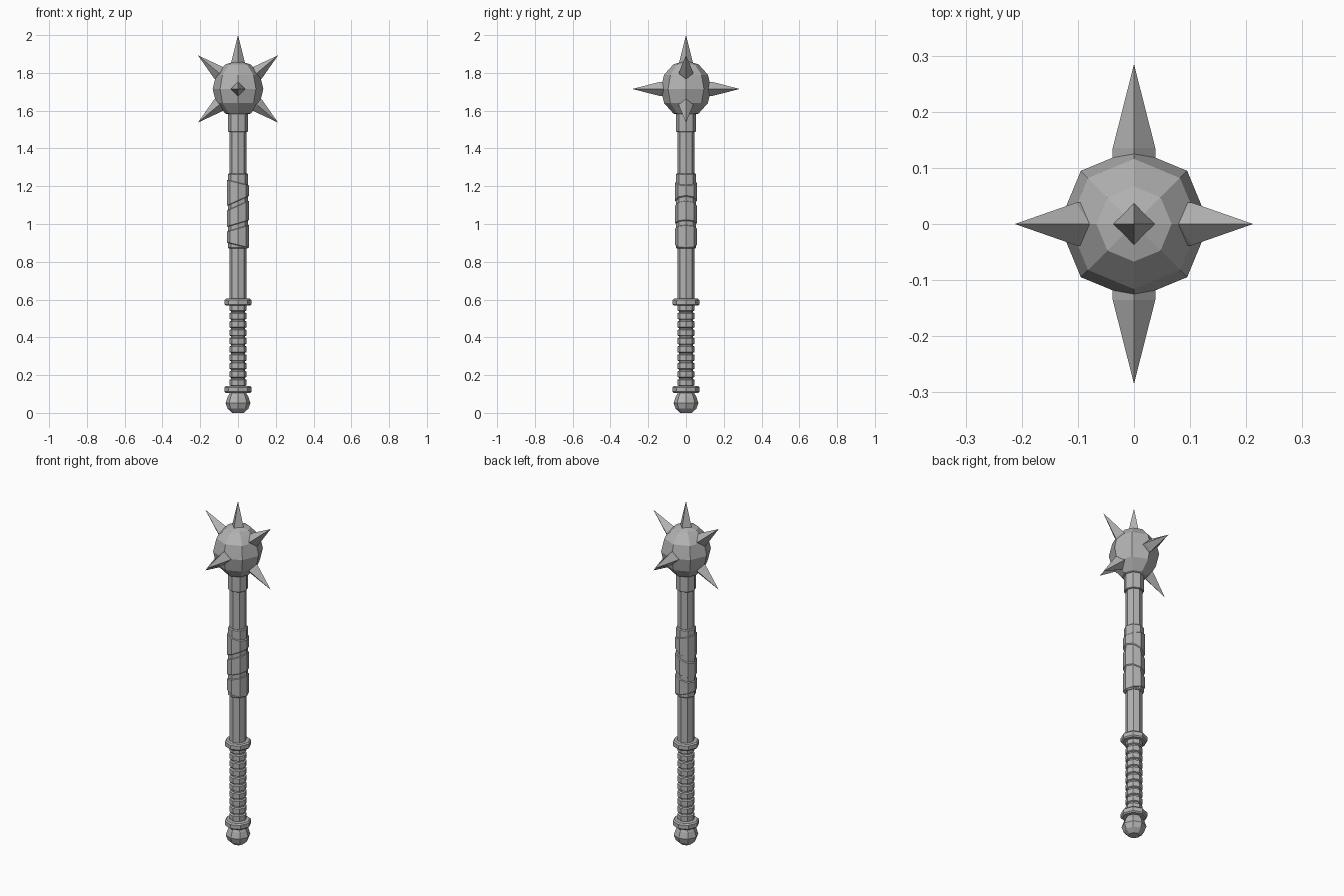
import bpy, bmesh, math
from mathutils import Vector

if "Cube" in bpy.data.objects:
    bpy.data.objects.remove(bpy.data.objects["Cube"], do_unlink=True)

steel = bpy.data.materials.new("grey_steel")
steel.use_nodes = True
GREY = (0.45, 0.45, 0.45, 1)
steel.diffuse_color = GREY
steel.node_tree.nodes["Principled BSDF"].inputs["Base Color"].default_value = GREY


def lathe(name, profile, sides=8):
    """Turn (radius, height, slope along x) rows into a closed faceted solid."""
    bm = bmesh.new()
    rings = []
    for r, z, *slope in profile:
        s = slope[0] if slope else 0
        ring = []
        for i in range(sides):
            a = math.tau * i / sides
            x, y = r * math.cos(a), r * math.sin(a)
            ring.append(bm.verts.new((x, y, z + s * x)))
        rings.append(ring)
    for low, high in zip(rings, rings[1:]):
        for i in range(sides):
            j = (i + 1) % sides
            bm.faces.new((low[i], low[j], high[j], high[i]))
    bm.faces.new(rings[0][::-1])
    bm.faces.new(rings[-1])
    bmesh.ops.remove_doubles(bm, verts=bm.verts, dist=0.0001)
    bmesh.ops.recalc_face_normals(bm, faces=bm.faces)
    mesh = bpy.data.meshes.new(name)
    bm.to_mesh(mesh)
    bm.free()
    mesh.materials.append(steel)
    ob = bpy.data.objects.new(name, mesh)
    bpy.context.collection.objects.link(ob)
    return ob


def collar(name, r, z0, z1, b=0.007):
    return lathe(name, [(r - b, z0), (r, z0 + b), (r, z1 - b), (r - b, z1)])


# Pommel and shaft
lathe("pommel", [(0.03, 0), (0.055, 0.022), (0.066, 0.052),
                 (0.055, 0.085), (0.042, 0.108)])
lathe("shaft", [(0.045, 0.59), (0.045, 1.5)])

# Grip with evenly spaced ridges between two guards
collar("lower_guard", 0.071, 0.105, 0.142)
collar("upper_guard", 0.071, 0.568, 0.605)
grip, count, start, end = [], 10, 0.135, 0.575
pitch = (end - start) / count
for k in range(count):
    z = start + k * pitch
    grip += [(0.037, z), (0.037, z + 0.007), (0.046, z + 0.011),
             (0.046, z + pitch - 0.004), (0.037, z + pitch)]
lathe("grip", grip)

# Wrapped binding: a sleeve with three slanting straps
collar("binding_sleeve", 0.054, 0.87, 1.268, 0.005)
straps = [(0.885, -0.25, 0.98, 0.3), (1.0, 0.3, 1.1, 0.45), (1.12, 0.45, 1.222, -0.25)]
for k, (z0, s0, z1, s1) in enumerate(straps):
    lathe(f"binding_strap_{k + 1}", [(0.052, z0, s0), (0.059, z0 + 0.005, s0),
                                     (0.059, z1 - 0.005, s1), (0.052, z1, s1)])

# Head and its socket
collar("head_socket", 0.054, 1.488, 1.6, 0.003)
CENTRE, WIDE, TALL = 1.715, 0.134, 0.15
lathe("head", [(max(WIDE * math.sin(math.pi * k / 6), 0.00001),
                CENTRE - TALL * math.cos(math.pi * k / 6)) for k in range(7)])

# Seven four-sided spikes: up, front, back, and four slanting sideways
slant = math.radians(40)
directions = {"top": (0, 0, 1), "front": (0, -1, 0), "back": (0, 1, 0)}
for side, sx in (("left", 1), ("right", -1)):
    for level, sz in (("upper", 1), ("lower", -1)):
        directions[f"{level}_{side}"] = (sx * math.cos(slant), 0, sz * math.sin(slant))
for name, d in directions.items():
    length = 0.285 if d[0] == 0 else 0.277
    spike = lathe(f"{name}_spike", [(0.038, 0.09), (0.038, 0.135), (0.00001, length)], 4)
    spike.rotation_mode = 'QUATERNION'
    spike.rotation_quaternion = Vector((0, 0, 1)).rotation_difference(Vector(d))
    spike.location = (0, 0, CENTRE)
